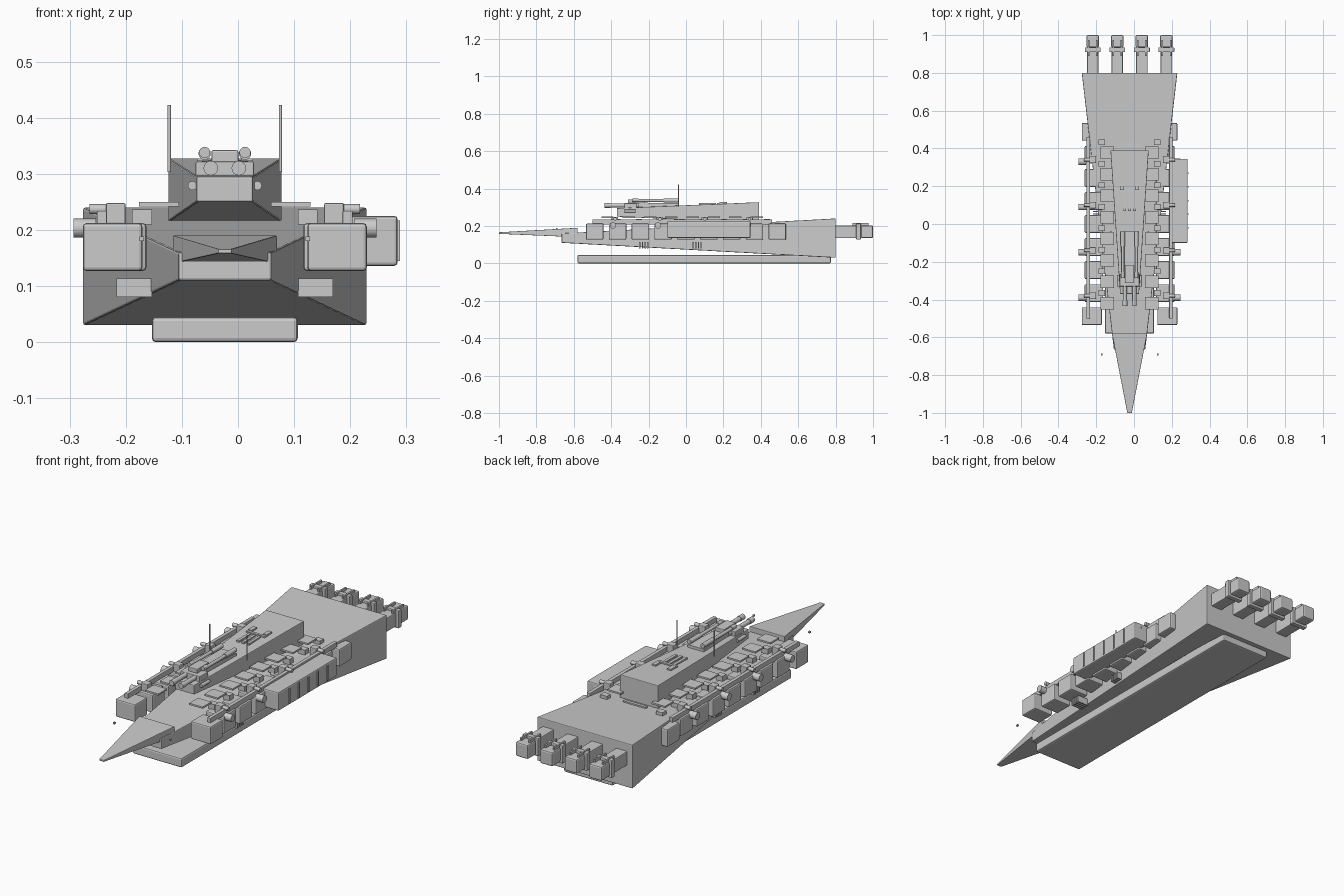
import bpy, bmesh, math
from mathutils import Matrix

if "Cube" in bpy.data.objects:
    bpy.data.objects.remove(bpy.data.objects["Cube"])

CX = -0.0235  # ship centreline (side container shifts the overall centre)


def finish(name, bm, bevel=0.0):
    bmesh.ops.recalc_face_normals(bm, faces=bm.faces)
    me = bpy.data.meshes.new(name)
    bm.to_mesh(me)
    bm.free()
    ob = bpy.data.objects.new(name, me)
    bpy.context.collection.objects.link(ob)
    if bevel:
        m = ob.modifiers.new("bevel", 'BEVEL')
        m.width = bevel
        m.segments = 2
        m.limit_method = 'ANGLE'
    return ob


def taper(name, front, back, bevel=0.0):
    """Straight loft between two rectangles: (y, half width, z low, z high)."""
    bm = bmesh.new()
    rings = []
    for y, w, z0, z1 in (front, back):
        rings.append([bm.verts.new((CX + x, y, z)) for x, z in
                      ((-w, z0), (w, z0), (w, z1), (-w, z1))])
    a, b = rings
    bm.faces.new(a)
    bm.faces.new(b[::-1])
    for i in range(4):
        j = (i + 1) % 4
        bm.faces.new((a[i], b[i], b[j], a[j]))
    return finish(name, bm, bevel)


def box(name, x, y, z, bevel=0.0):
    """Box from (min, max) ranges, x relative to the centreline."""
    bm = bmesh.new()
    size = [r[1] - r[0] for r in (x, y, z)]
    mid = [(r[0] + r[1]) / 2 for r in (x, y, z)]
    mid[0] += CX
    bmesh.ops.create_cube(bm, size=1, matrix=Matrix.Translation(mid) @ Matrix.Diagonal((*size, 1)))
    return finish(name, bm, bevel)


def pair(name, x, y, z, bevel=0.0):
    """Box mirrored on both sides of the centreline."""
    box(name + "_right", x, y, z, bevel)
    box(name + "_left", (-x[1], -x[0]), y, z, bevel)


def rod(name, axis, mid, r, length, sides=16):
    bm = bmesh.new()
    rot = {'x': Matrix.Rotation(math.pi / 2, 4, 'Y'),
           'y': Matrix.Rotation(math.pi / 2, 4, 'X'), 'z': Matrix()}[axis]
    pos = Matrix.Translation((mid[0] + CX, mid[1], mid[2]))
    bmesh.ops.create_cone(bm, cap_ends=True, segments=sides, radius1=r, radius2=r,
                          depth=length, matrix=pos @ rot)
    ob = finish(name, bm)
    for p in ob.data.polygons:
        p.use_smooth = len(p.vertices) == 4
    return ob


# Hull, nose and keel
taper("hull", (-0.665, 0.083, 0.11, 0.16), (0.8, 0.253, 0.03, 0.24), 0.004)
taper("nose", (-1.0, 0.012, 0.158, 0.166), (-0.58, 0.093, 0.14, 0.19), 0.002)
box("keel_plate", (-0.13, 0.13), (-0.58, 0.775), (0.0, 0.045), 0.007)

# Superstructure with roof details
taper("superstructure", (-0.37, 0.05, 0.25, 0.295), (0.39, 0.101, 0.215, 0.327), 0.003)
taper("roof_wedge", (-0.27, 0.024, 0.295, 0.325), (-0.04, 0.043, 0.295, 0.322))
for i in (-1, 0, 1):
    box("roof_slat", (i * 0.026 - 0.007, i * 0.026 + 0.007), (0.07, 0.16), (0.31, 0.322))
box("roof_bar", (-0.05, 0.05), (0.165, 0.178), (0.31, 0.324))
pair("roof_block", (0.03, 0.05), (0.18, 0.22), (0.31, 0.327))
box("rear_step", (-0.06, 0.06), (0.41, 0.425), (0.21, 0.226))

# Front turret, guns and antennas
box("turret", (-0.052, 0.052), (-0.33, -0.265), (0.285, 0.322), 0.003)
box("turret_cap", (-0.024, 0.024), (-0.31, -0.22), (0.32, 0.342), 0.003)
for s in (-1, 1):
    rod("gun_barrel", 'y', (s * 0.025, -0.34, 0.31), 0.011, 0.18)
    rod("gun_muzzle", 'y', (s * 0.025, -0.42, 0.31), 0.013, 0.03)
    rod("roof_tube", 'y', (s * 0.036, -0.16, 0.336), 0.008, 0.23)
    rod("roof_tube_end", 'y', (s * 0.036, -0.08, 0.336), 0.011, 0.08)
    rod("roof_tube_mouth", 'y', (s * 0.036, -0.27, 0.338), 0.01, 0.03)
    rod("bridge_lamp", 'y', (s * 0.058, -0.3, 0.279), 0.008, 0.06)
    rod("antenna", 'z', (s * 0.099, -0.04, 0.363), 0.003, 0.12, 10)
    box("bow_sensor", (s * 0.148 - 0.004, s * 0.148 + 0.004), (-0.696, -0.686), (0.18, 0.188))

# Deck plates in two rows
for i in range(8):
    y = -0.42 + i * 0.114
    pair("deck_plate", (0.082, 0.153), (y - 0.033, y + 0.033), (0.242, 0.25))
    pair("deck_block", (0.13, 0.165), (y + 0.04, y + 0.07), (0.21, 0.236))

# Side pods
for i in range(9):
    y = -0.488 + i * 0.122
    end = i in (0, 8)
    out, inn = (0.253, 0.147) if end else (0.238, 0.14)
    pair("side_pod", (inn, out), (y - 0.047, y + 0.047), (0.127, 0.212), 0.006)

# Rails with small side guns
pair("rail", (0.21, 0.228), (-0.5, 0.46), (0.208, 0.234), 0.002)
for y in (-0.38, -0.14, 0.1, 0.34):
    pair("gun_mount", (0.177, 0.212), (y - 0.017, y + 0.017), (0.21, 0.248), 0.003)
    for s in (-1, 1):
        rod("mount_tube", 'x', (s * 0.226, y, 0.237), 0.009, 0.03, 12)
        rod("side_gun", 'x', (s * 0.25, y - 0.01, 0.203), 0.017, 0.04)

# Vents low on the hull sides
for y0 in (-0.25, 0.035):
    for k in range(4):
        y = y0 + k * 0.014
        pair("vent_slat", (0.13, 0.193), (y, y + 0.007), (0.08, 0.113))

# Cargo container on the right side
box("container", (0.22, 0.308), (-0.1, 0.345), (0.136, 0.225), 0.006)
for k in range(5):
    y = -0.02 + k * 0.072
    box("container_rib", (0.3, 0.312), (y - 0.004, y + 0.004), (0.145, 0.217))

# Four engines at the stern
for k in range(4):
    x = -0.195 + k * 0.13
    box("engine_body", (x - 0.03, x + 0.03), (0.78, 0.92), (0.135, 0.202), 0.004)
    box("engine_collar", (x - 0.042, x + 0.042), (0.91, 0.935), (0.127, 0.213), 0.004)
    box("engine_nozzle", (x - 0.033, x + 0.033), (0.935, 1.0), (0.135, 0.203), 0.007)
    for s in (-1, 1):
        box("engine_fin", (x + s * 0.022 - 0.004, x + s * 0.022 + 0.004), (0.89, 0.975), (0.2, 0.216))
